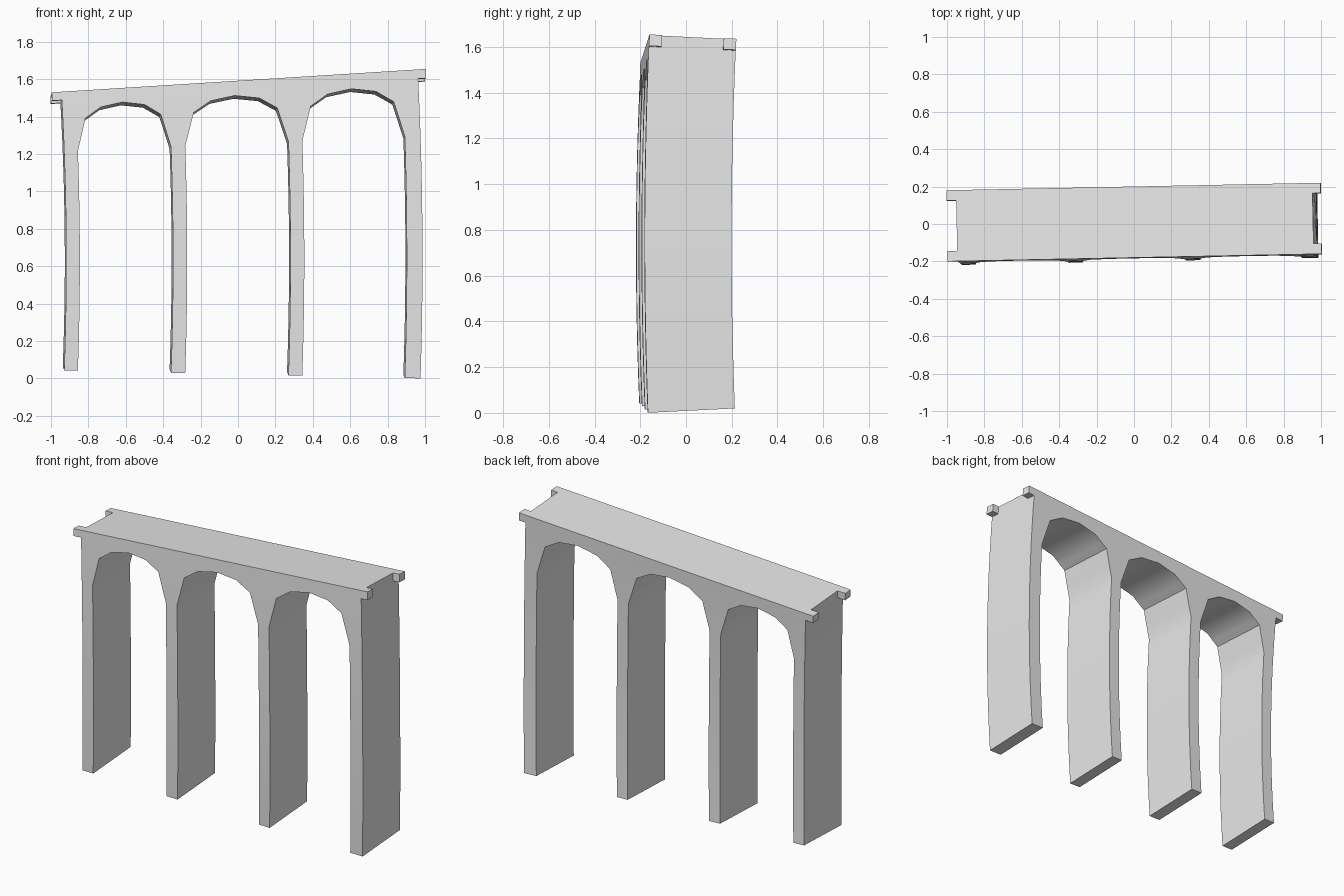
import bpy, bmesh, math

cube = bpy.data.objects.get("Cube")
if cube:
    bpy.data.objects.remove(cube, do_unlink=True)

stone = bpy.data.materials.new("pale_stone")
stone.use_nodes = True
stone.diffuse_color = (0.8, 0.8, 0.8, 1)
stone.node_tree.nodes["Principled BSDF"].inputs["Base Color"].default_value = (0.8, 0.8, 0.8, 1)

HALF_DEPTH = 0.19
LEVELS = 12
OUTER_RIGHT, OUTER_LEFT = -0.933, 0.972
# x limits of the three openings between the four piers
OPENINGS = [(-0.86, -0.362), (-0.286, 0.266), (0.34, 0.888)]
# half arch: (fraction of half span, height), spring to crown
HALF_ARCH = [(1, 0.785), (0.81, 0.9), (0.47, 0.937), (0, 0.95)]


def warp(co):
    """Lean and bow the straight model; height 0..1 becomes the sloping body."""
    x, y, w = co
    base = 0.032 - 0.0225 * x + 0.05 * y
    top = 1.582 + 0.0625 * x - 0.05 * y
    co.x = x + 0.055 * w - 0.07 * w * w - 0.02 * y
    co.y = y + 0.004 + 0.006 * w + 0.02 * x - 0.068 * w * (1 - w)
    co.z = base + w * (top - base)


def finish(name, bm):
    for v in bm.verts:
        warp(v.co)
    bmesh.ops.recalc_face_normals(bm, faces=bm.faces)
    mesh = bpy.data.meshes.new(name)
    bm.to_mesh(mesh)
    bm.free()
    obj = bpy.data.objects.new(name, mesh)
    mesh.materials.append(stone)
    bpy.context.collection.objects.link(obj)
    bpy.ops.object.select_all(action='DESELECT')
    obj.select_set(True)
    bpy.context.view_layer.objects.active = obj
    bpy.ops.object.shade_smooth_by_angle(angle=math.radians(30))


# Arched body: outline extruded through the depth
outline = [(OUTER_LEFT, 1), (OUTER_RIGHT, 1), (OUTER_RIGHT, 0)]
for a, b in OPENINGS:
    mid, half = (a + b) / 2, (b - a) / 2
    outline.append((a, 0))
    outline += [(mid - s * half, w) for s, w in HALF_ARCH]
    outline += [(mid + s * half, w) for s, w in HALF_ARCH[-2::-1]]
    outline.append((b, 0))
outline.append((OUTER_LEFT, 0))

bm = bmesh.new()
front = bm.faces.new([bm.verts.new((x, -HALF_DEPTH, w)) for x, w in outline])
new = bmesh.ops.extrude_face_region(bm, geom=[front], use_keep_orig=True)["geom"]
for v in new:
    if isinstance(v, bmesh.types.BMVert):
        v.co.y = HALF_DEPTH
bmesh.ops.triangulate(bm, faces=bm.faces[:])
# Level cuts let the piers follow the bow
for i in range(1, LEVELS):
    bmesh.ops.bisect_plane(bm, geom=bm.verts[:] + bm.edges[:] + bm.faces[:],
                           plane_co=(0, 0, i / LEVELS), plane_no=(0, 0, 1))
finish("arched_body", bm)

# Beam ends projecting flush with the deck at each corner
STUB_DEPTH, STUB_HEIGHT = 0.055, 0.03
for end, inner, outer in (("right", OUTER_RIGHT, -0.985), ("left", OUTER_LEFT, 1.015)):
    for face, side in (("front", -1), ("back", 1)):
        bm = bmesh.new()
        bmesh.ops.create_cube(bm, size=1)
        for v in bm.verts:
            v.co.x = (inner + outer) / 2 + v.co.x * abs(outer - inner)
            v.co.y = side * (HALF_DEPTH - STUB_DEPTH / 2) + v.co.y * STUB_DEPTH
            v.co.z = 1 - STUB_HEIGHT / 2 + v.co.z * STUB_HEIGHT
        finish(f"beam_end_{face}_{end}", bm)
